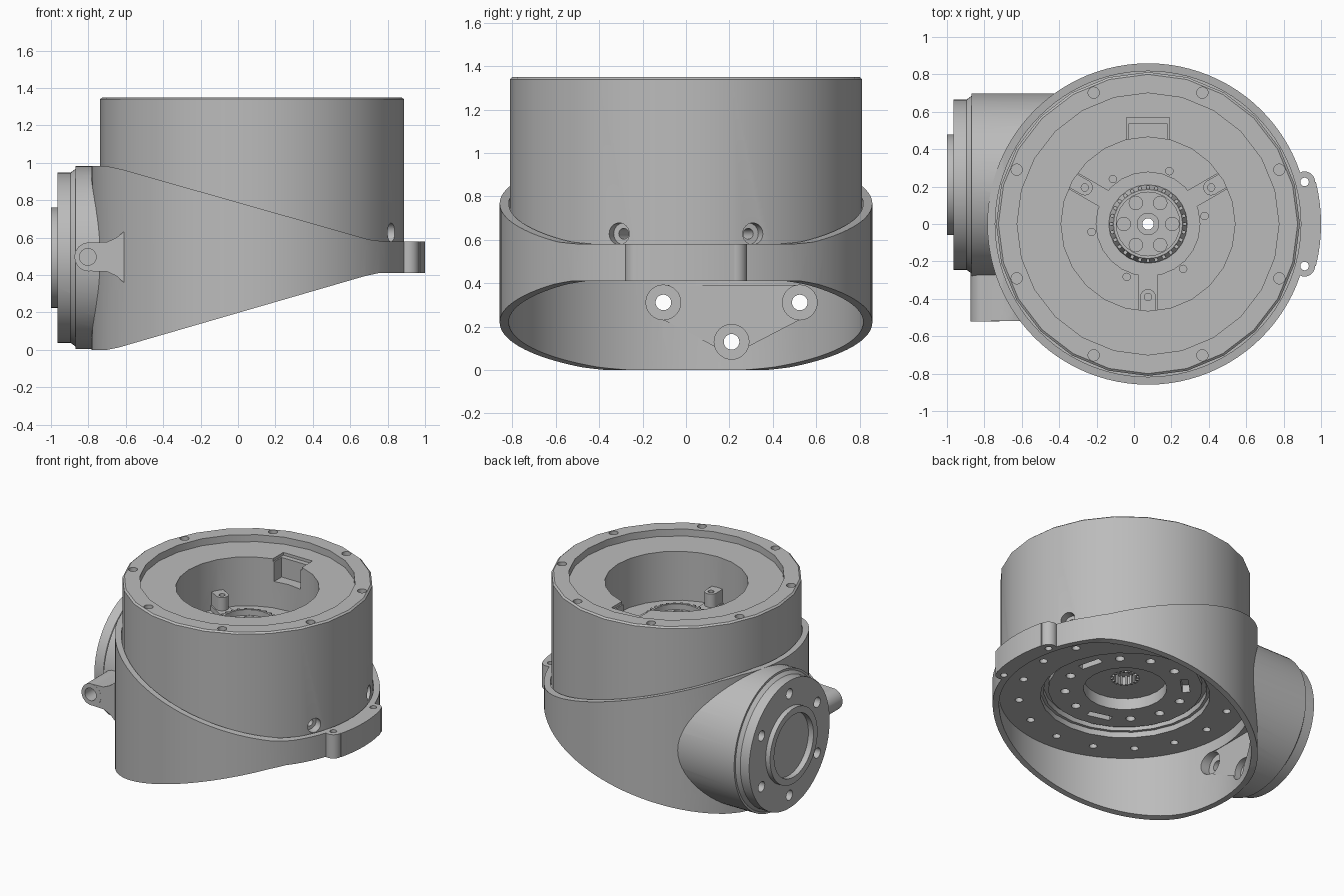
import bpy, bmesh, math
from mathutils import Vector, Matrix

cube = bpy.data.objects.get("Cube")
if cube:
    bpy.data.objects.remove(cube)

metal = bpy.data.materials.new("grey metal")
metal.use_nodes = True
grey = (0.5, 0.5, 0.5, 1)
metal.diffuse_color = grey
metal.node_tree.nodes["Principled BSDF"].inputs["Base Color"].default_value = grey

CX = 0.075                    # axis of the housing
PY, PZ = 0.21, 0.493          # axis of the side port
X, Y, Z = Vector((1, 0, 0)), Vector((0, 1, 0)), Vector((0, 0, 1))


def polar(r, deg, z):
    a = math.radians(deg)
    return Vector((CX + r * math.cos(a), r * math.sin(a), z))


def rod(bm, start, axis, length, r, n=24, r_end=None):
    """Capped cylinder or cone from start along axis."""
    turn = axis.to_track_quat('Z', 'Y').to_matrix().to_4x4()
    place = Matrix.Translation(start + axis * length / 2) @ turn
    bmesh.ops.create_cone(bm, cap_ends=True, segments=n, radius1=r,
                          radius2=r if r_end is None else r_end,
                          depth=length, matrix=place)


def block(bm, centre, size, deg=0):
    place = (Matrix.Translation(centre) @ Matrix.Rotation(math.radians(deg), 4, 'Z')
             @ Matrix.Diagonal((*size, 1)))
    bmesh.ops.create_cube(bm, size=1, matrix=place)


def prism(bm, points, push):
    """Extrude a flat outline along push."""
    face = bm.faces.new([bm.verts.new(p) for p in points])
    new = bmesh.ops.extrude_face_region(bm, geom=[face], use_keep_orig=True)["geom"]
    bmesh.ops.translate(bm, vec=push, verts=[v for v in new if isinstance(v, bmesh.types.BMVert)])


def lathe(bm, profile, n):
    """Revolve a closed (radius, height) loop about the housing axis."""
    vs = [bm.verts.new((CX + r, 0, z)) for r, z in profile]
    es = [bm.edges.new((vs[i - 1], vs[i])) for i in range(len(vs))]
    bmesh.ops.spin(bm, geom=vs + es, cent=(CX, 0, 0), axis=Z,
                   angle=math.tau, steps=n, use_merge=True)
    bmesh.ops.remove_doubles(bm, verts=bm.verts, dist=1e-5)


def make(name, bm):
    bmesh.ops.recalc_face_normals(bm, faces=bm.faces)
    mesh = bpy.data.meshes.new(name)
    bm.to_mesh(mesh)
    bm.free()
    mesh.materials.append(metal)
    ob = bpy.data.objects.new(name, mesh)
    bpy.context.scene.collection.objects.link(ob)
    return ob


def combine(ob, operation, build, *args):
    """Apply a boolean with a temporary tool made by build(bm, *args)."""
    bm = bmesh.new()
    build(bm, *args)
    tool = make("tool", bm)
    tool.hide_render = True
    mod = ob.modifiers.new("bool", 'BOOLEAN')
    mod.operation, mod.object, mod.solver = operation, tool, 'EXACT'
    dg = bpy.context.evaluated_depsgraph_get()
    dg.update()
    mesh = bpy.data.meshes.new_from_object(ob.evaluated_get(dg))
    ob.modifiers.clear()
    ob.data = mesh
    bpy.data.objects.remove(tool)


def finish(ob):
    bpy.ops.object.select_all(action='DESELECT')
    ob.select_set(True)
    bpy.context.view_layer.objects.active = ob
    bpy.ops.object.shade_smooth_by_angle(angle=math.radians(30))


# Housing: stepped bore above, stepped recess below
bm = bmesh.new()
lathe(bm, [(.828, .47), (.828, .53), (.812, .53), (.812, 1.34), (.80, 1.35),
           (.70, 1.35), (.70, 1.30), (.465, 1.30), (.465, .95), (.28, .95),
           (.28, .99), (.21, .99), (.185, 1.06), (.17, 1.06), (.17, 1.02),
           (.06, 1.02), (.06, 1.05), (.03, 1.05), (.03, .66), (.09, .66),
           (.09, .60), (.27, .60), (.27, .52), (.50, .52), (.50, .55),
           (.53, .55), (.53, .51), (.55, .51), (.55, .47)], 24)
housing = make("housing", bm)

# Spider arms and mounting lugs on the bore floor
for deg in (30, 150, 270):
    combine(housing, 'UNION', block, polar(.365, deg, .96), (.21, .10, .05), deg)
    combine(housing, 'UNION', block, polar(.43, deg, 1.01), (.08, .084, .14), deg)
    combine(housing, 'UNION', rod, polar(.39, deg, .94), Z, .14, .042)


def housing_holes(bm):
    for i in range(8):
        rod(bm, polar(.76, 22.5 + 45 * i, 1.28), Z, .1, .03, 16)
    for i in range(16):
        rod(bm, polar(.69, 22.5 * i, .42), Z, .12, .026, 16)
    for i in range(12):
        if i % 4:
            rod(bm, polar(.39, 30 * i + 15, .49), Z, .1, .03, 16)
        else:
            block(bm, polar(.39, 30 * i + 15, .53), (.05, .16, .09), 30 * i + 15)
    for i in range(6):
        rod(bm, polar(.13, 60 * i, .98), Z, .1, .036, 16)
        rod(bm, polar(.305, 8 + 60 * i, .92), Z, .1, .02, 12)
    for deg in (30, 150, 270):
        rod(bm, polar(.39, deg, 1.03), Z, .1, .02, 12)


combine(housing, 'DIFFERENCE', housing_holes)

# Counterbored side screws
for deg in (-22.5, 22.5):
    out = polar(1, deg, 0) - Vector((CX, 0, 0))
    combine(housing, 'DIFFERENCE', rod, polar(.75, deg, .628), out, .1, .05)
    combine(housing, 'DIFFERENCE', rod, polar(.62, deg, .628), out, .2, .025)

# Cable notch: shallow shelf and deeper slot in the bore wall
combine(housing, 'DIFFERENCE', block, Vector((CX, .505, 1.32)), (.23, .13, .08))
combine(housing, 'DIFFERENCE', block, Vector((CX, .485, 1.24)), (.21, .10, .2))
finish(housing)

# Toothed rings
for name, count, r, z, tall in (("upper_gear_teeth", 28, .195, 1.015, .08),
                                ("lower_gear_teeth", 16, .083, .63, .07)):
    bm = bmesh.new()
    for i in range(count):
        deg = 360 * i / count
        block(bm, polar(r, deg, z), (.02, 2.6 * r / count, tall), deg)
    make(name, bm)

# Collar: cylinder trimmed by a wedge-shaped side profile
bm = bmesh.new()
rod(bm, Vector((CX, 0, -.1)), Z, 1.3, .859, 96)
collar = make("collar", bm)
side = [(-1.2, 0), (-.70, 0), (-.64, .012), (.68, .395), (.75, .41), (1.2, .41),
        (1.2, .58), (.78, .58), (.70, .59), (-.62, .965), (-.70, .982), (-1.2, .982)]
combine(collar, 'INTERSECT', prism, [(x, -1.2, z) for x, z in side], Y * 2.4)

# Side port: neck, flange, raised ring and the cove between
for x, length, r, r_end in ((-.87, .62, .489, .489), (-.965, .2, .455, .455),
                            (-1.0, .2, .268, .268), (-.895, .026, .455, .475)):
    combine(collar, 'UNION', rod, Vector((x, PY, PZ)), X, length, r, 72, r_end)

# Pivot boss with its flared web
combine(collar, 'UNION', rod, Vector((-.797, -.52, .497)), Y, .4, .077, 32)
web = [(-.797, .421), (-.70, .418), (-.65, .395), (-.60, .35),
       (-.60, .64), (-.65, .60), (-.70, .577), (-.797, .573)]
combine(collar, 'UNION', prism, [(x, -.519, z) for x, z in web], Y * .3)

# Ear with two rounded ends
ear = [polar(.925, d, .41) for d in range(-14, 15, 2)]
ear += [polar(.7, 18, .41), polar(.7, -18, .41)]
combine(collar, 'UNION', prism, ear, Z * .17)
for s in (-1, 1):
    combine(collar, 'UNION', rod, Vector((.912, .225 * s, .41)), Z, .17, .056)

# Open bore through the collar
combine(collar, 'DIFFERENCE', rod, Vector((CX, 0, -.5)), Z, 2, .817, 96)

# Flange screws, with a triangular pocket and counterbores behind the lower three
spots = [Vector((0, PY + .363 * math.cos(a), PZ + .363 * math.sin(a)))
         for a in (math.radians(30 + 60 * i) for i in range(6))]
corners = [spots[3] + Z * .078, spots[3] - Z * .078, spots[4] - Z * .06,
           spots[5] - Z * .078, spots[5] + Z * .078]
combine(collar, 'DIFFERENCE', prism, [c - X * .745 for c in corners], X * .4)
for spot in spots[3:]:
    combine(collar, 'DIFFERENCE', rod, spot - X * .79, X, .5, .08, 32)


def collar_holes(bm):
    for spot in spots:
        rod(bm, spot - X * 1.1, X, .6, .036)
    rod(bm, Vector((-1.1, PY, PZ)), X, .14, .222, 64)
    rod(bm, Vector((-.803, -.6, .497)), Y, .22, .045)
    for s in (-1, 1):
        rod(bm, Vector((.912, .225 * s, .3)), Z, .4, .023, 16)


combine(collar, 'DIFFERENCE', collar_holes)
finish(collar)
